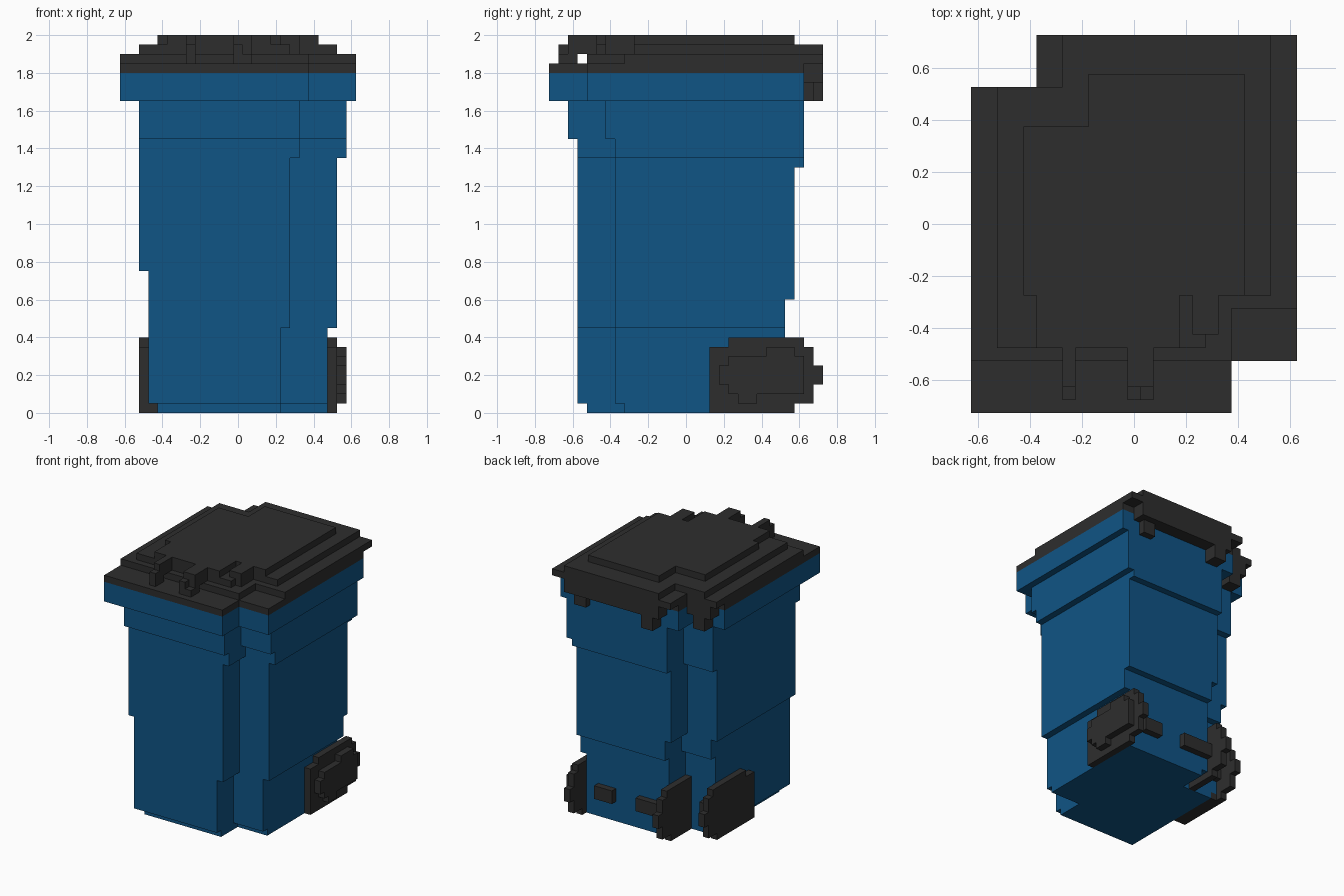
import bpy
import bmesh

cube = bpy.data.objects.get("Cube")
if cube:
    bpy.data.objects.remove(cube, do_unlink=True)


def material(name, color):
    m = bpy.data.materials.new(name)
    m.diffuse_color = (*color, 1)
    m.use_nodes = True
    bsdf = m.node_tree.nodes["Principled BSDF"]
    bsdf.inputs["Base Color"].default_value = (*color, 1)
    bsdf.inputs["Roughness"].default_value = 0.8
    return m


BLUE = material("bin blue", (0.005, 0.089, 0.235))
DARK = material("dark grey", (0.027, 0.027, 0.027))


def prism(bm, points, offset):
    """Extrude a flat outline by an offset vector."""
    face = bm.faces.new([bm.verts.new(p) for p in points])
    ext = bmesh.ops.extrude_face_region(bm, geom=[face], use_keep_orig=True)
    verts = [g for g in ext["geom"] if isinstance(g, bmesh.types.BMVert)]
    bmesh.ops.translate(bm, verts=verts, vec=offset)


def finish(name, bm, mat):
    bmesh.ops.recalc_face_normals(bm, faces=bm.faces[:])
    mesh = bpy.data.meshes.new(name)
    bm.to_mesh(mesh)
    bm.free()
    mesh.materials.append(mat)
    obj = bpy.data.objects.new(name, mesh)
    bpy.context.scene.collection.objects.link(obj)


def notched(bm, z0, z1, x0, x1, y0, y1):
    """Slab with its front-left and back-right corners cut out."""
    nx, ny = 0.25, 0.2
    outline = [(x0, y0), (x1 - nx, y0), (x1 - nx, y0 + ny), (x1, y0 + ny),
               (x1, y1), (x0 + nx, y1), (x0 + nx, y1 - ny), (x0, y1 - ny)]
    prism(bm, [(x, y, z0) for x, y in outline], (0, 0, z1 - z0))


def slabs(name, mat, layers):
    bm = bmesh.new()
    for layer in layers:
        notched(bm, *layer)
    finish(name, bm, mat)


def boxes(name, mat, items):
    bm = bmesh.new()
    for x0, x1, y0, y1, z0, z1 in items:
        prism(bm, [(x0, y0, z0), (x1, y0, z0), (x1, y1, z0), (x0, y1, z0)],
              (0, 0, z1 - z0))
    finish(name, bm, mat)


# Stepped body that widens upwards: z0, z1, x0, x1, y0, y1
slabs("bin_body", BLUE, [
    (0.00, 0.05, -0.425, 0.475, -0.525, 0.525),
    (0.05, 0.45, -0.475, 0.475, -0.575, 0.525),
    (0.45, 0.60, -0.475, 0.525, -0.575, 0.525),
    (0.60, 0.75, -0.475, 0.525, -0.575, 0.575),
    (0.75, 1.30, -0.525, 0.525, -0.575, 0.575),
    (1.30, 1.35, -0.525, 0.525, -0.575, 0.625),
    (1.35, 1.45, -0.525, 0.575, -0.575, 0.625),
    (1.45, 1.65, -0.525, 0.575, -0.625, 0.625),
])
slabs("bin_rim", BLUE, [(1.65, 1.80, -0.625, 0.625, -0.725, 0.625)])

# Stepped lid
slabs("lid", DARK, [
    (1.80, 1.85, -0.625, 0.625, -0.725, 0.625),
    (1.85, 1.90, -0.625, 0.625, -0.525, 0.725),
    (1.90, 1.95, -0.525, 0.525, -0.475, 0.725),
])
bm = bmesh.new()
plate = [(-0.375, -0.475), (0.175, -0.475), (0.175, -0.275), (0.425, -0.275),
         (0.425, 0.575), (-0.175, 0.575), (-0.175, 0.375), (-0.425, 0.375),
         (-0.425, -0.275), (-0.375, -0.275)]
prism(bm, [(x, y, 1.95) for x, y in plate], (0, 0, 0.05))
finish("lid_top_plate", bm, DARK)

# Arched hooks at the front of the lid
boxes("lid_hooks", DARK, [
    (-0.275, -0.225, -0.625, -0.475, 1.90, 2.00),
    (-0.275, -0.225, -0.675, -0.625, 1.85, 1.95),
    (-0.275, -0.225, -0.625, -0.575, 1.85, 1.90),
    (-0.025, 0.075, -0.625, -0.475, 1.90, 2.00),
    (-0.025, 0.025, -0.675, -0.625, 1.85, 1.95),
    (0.025, 0.075, -0.675, -0.625, 1.85, 1.90),
    (-0.025, 0.075, -0.625, -0.575, 1.85, 1.90),
    (0.225, 0.325, -0.425, -0.275, 1.90, 2.00),
])

# Hinge bars and feet hanging under the back of the lid
boxes("lid_hinge", DARK, [
    (-0.275, 0.525, 0.625, 0.725, 1.75, 1.85),
    (0.375, 0.475, 0.625, 0.675, 1.65, 1.75),
    (-0.225, -0.125, 0.625, 0.725, 1.65, 1.75),
    (-0.575, -0.375, 0.425, 0.525, 1.75, 1.85),
    (-0.525, -0.425, 0.425, 0.525, 1.65, 1.75),
])

# Blocky wheels: stepped side profiles in y and z
WHEEL = [(0.125, 0), (0.575, 0), (0.575, 0.05), (0.675, 0.05), (0.675, 0.15),
         (0.725, 0.15), (0.725, 0.25), (0.675, 0.25), (0.675, 0.35),
         (0.625, 0.35), (0.625, 0.4), (0.225, 0.4), (0.225, 0.35),
         (0.125, 0.35)]
HUB = [(0.225, 0.1), (0.275, 0.1), (0.275, 0.05), (0.375, 0.05), (0.375, 0.1),
       (0.625, 0.1), (0.625, 0.3), (0.575, 0.3), (0.575, 0.35), (0.425, 0.35),
       (0.425, 0.3), (0.225, 0.3), (0.225, 0.25), (0.175, 0.25),
       (0.175, 0.15), (0.225, 0.15)]


def wheel(name, profile, x, shift=0.0, y_min=-1.0):
    pts = []
    for y, z in profile:
        p = (x, max(y + shift, y_min), z)
        if not pts or p != pts[-1]:
            pts.append(p)
    bm = bmesh.new()
    prism(bm, pts, (0.05, 0, 0))
    finish(name, bm, DARK)


wheel("left_wheel", WHEEL, 0.475)
wheel("left_wheel_hub", HUB, 0.525)
wheel("right_wheel", WHEEL, -0.525, shift=-0.2)
wheel("right_inner_wheel", WHEEL, -0.275, y_min=0.325)
boxes("right_wheel_foot", DARK, [(-0.475, -0.425, -0.075, 0.325, 0, 0.05)])

# Axle stubs on the back
boxes("axle_stubs", DARK, [
    (0.225, 0.375, 0.525, 0.575, 0.15, 0.25),
    (-0.225, 0.025, 0.525, 0.575, 0.15, 0.25),
    (-0.475, -0.375, 0.325, 0.375, 0.15, 0.25),
])
